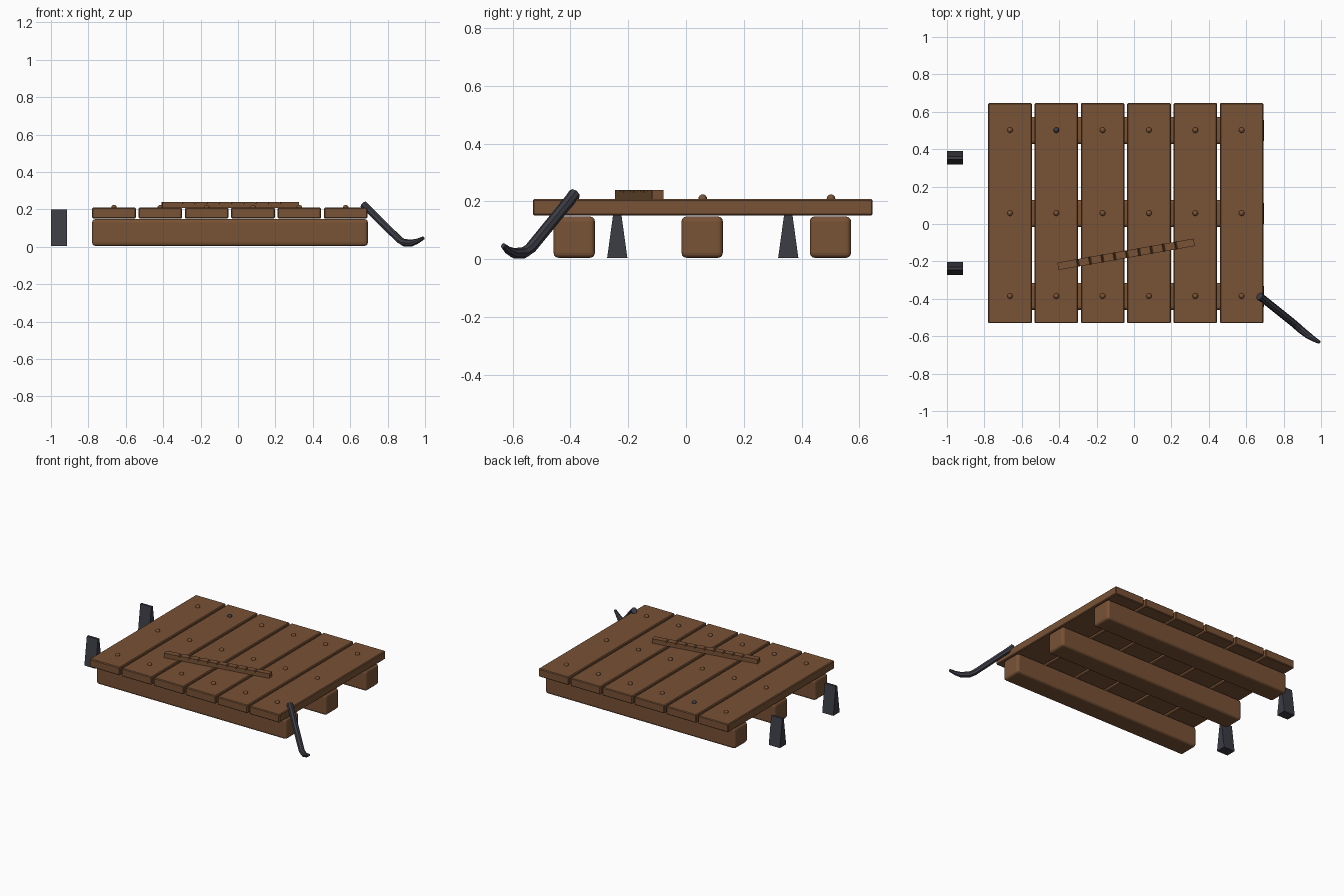
import bpy, bmesh, math
from mathutils import Vector

cube = bpy.data.objects.get("Cube")
if cube:
    bpy.data.objects.remove(cube, do_unlink=True)


def material(name, color):
    m = bpy.data.materials.new(name)
    m.use_nodes = True
    m.diffuse_color = (*color, 1)
    m.node_tree.nodes["Principled BSDF"].inputs["Base Color"].default_value = (*color, 1)
    return m


wood = material("brown wood", (0.19, 0.085, 0.036))
iron = material("dark iron", (0.045, 0.045, 0.06))


def add_object(name, bm, mat, bevel=0, segments=2):
    bmesh.ops.recalc_face_normals(bm, faces=bm.faces)
    mesh = bpy.data.meshes.new(name)
    bm.to_mesh(mesh)
    bm.free()
    mesh.materials.append(mat)
    ob = bpy.data.objects.new(name, mesh)
    bpy.context.collection.objects.link(ob)
    if bevel:
        mod = ob.modifiers.new("rounded edges", "BEVEL")
        mod.width, mod.segments = bevel, segments
    return ob


def box(name, center, size, mat, bevel, segments=2):
    bm = bmesh.new()
    bmesh.ops.create_cube(bm, size=1)
    bmesh.ops.scale(bm, vec=size, verts=bm.verts)
    ob = add_object(name, bm, mat, bevel, segments)
    ob.location = center
    return ob


def prism(name, outline, depth, mat):
    """Extrude an (x, z) outline along y, centred on y = 0."""
    bm = bmesh.new()
    face = bm.faces.new([bm.verts.new((x, -depth / 2, z)) for x, z in outline])
    new = bmesh.ops.extrude_face_region(bm, geom=[face])["geom"]
    bmesh.ops.translate(bm, vec=(0, depth, 0),
                        verts=[v for v in new if isinstance(v, bmesh.types.BMVert)])
    return add_object(name, bm, mat)


# Three beams carrying six planks
rows = (-0.387, 0.056, 0.5)
columns = [-0.663 + 0.2477 * i for i in range(6)]
for i, y in enumerate(rows):
    box(f"beam_{i + 1}", (-0.043, y, 0.076), (1.474, 0.143, 0.143), wood, 0.017, 3)
for i, x in enumerate(columns):
    box(f"plank_{i + 1}", (x, 0.058, 0.18), (0.233, 1.177, 0.057), wood, 0.005, 1)

# Domed nail heads, one of them bare iron
for i, x in enumerate(columns):
    for j, y in enumerate(rows):
        bm = bmesh.new()
        bmesh.ops.create_uvsphere(bm, u_segments=12, v_segments=8, radius=0.015)
        nail = add_object(f"nail_{i + 1}_{j + 1}", bm, iron if (i, j) == (1, 2) else wood)
        nail.location = (x, y + 0.002, 0.209)
        nail.data.shade_smooth()

# Notched tally stick lying on the planks
half, top, cut = 0.37, 0.24, 0.006
outline = [(-half, 0.208), (half, 0.208), (half, top)]
for i in reversed(range(9)):
    x = -0.262 + 0.0665 * i
    outline += [(x + cut, top), (x, top - 0.011), (x - cut, top)]
outline.append((-half, top))
stick = prism("tally_stick", outline, 0.04, wood)
stick.location = (-0.042, -0.162, 0)
stick.rotation_euler.z = math.radians(10)

# Splitting wedges
for i, y in enumerate((-0.238, 0.354)):
    wedge = prism(f"wedge_{i + 1}", [(-0.035, 0.004), (0.035, 0.004), (0.008, 0.2), (-0.008, 0.2)],
                  0.086, iron)
    wedge.location = (-0.957, y, 0)
    wedge.rotation_euler.z = math.pi / 2

# Pry bar leaning on the corner: eight-sided rings along a bent path
path = [(0.672, -0.386, 0.226, 0.021), (0.69, -0.4, 0.207, 0.02), (0.862, -0.538, 0.038, 0.02),
        (0.887, -0.561, 0.022, 0.02), (0.93, -0.595, 0.02, 0.018),
        (0.96, -0.615, 0.03, 0.014), (0.992, -0.633, 0.047, 0.009)]
points = [Vector(p[:3]) for p in path]
side = Vector((0.62, 0.78, 0)).normalized()
bm = bmesh.new()
rings = []
for i, p in enumerate(points):
    along = (points[min(i + 1, len(points) - 1)] - points[max(i - 1, 0)]).normalized()
    up = along.cross(side).normalized()
    angles = [math.tau * k / 8 for k in range(8)]
    rings.append([bm.verts.new(p + path[i][3] * (side * math.cos(a) + up * math.sin(a)))
                  for a in angles])
for a, b in zip(rings, rings[1:]):
    for k in range(8):
        bm.faces.new((a[k], a[k - 1], b[k - 1], b[k]))
bm.faces.new(rings[0])
bm.faces.new(rings[-1])
add_object("pry_bar", bm, iron)
